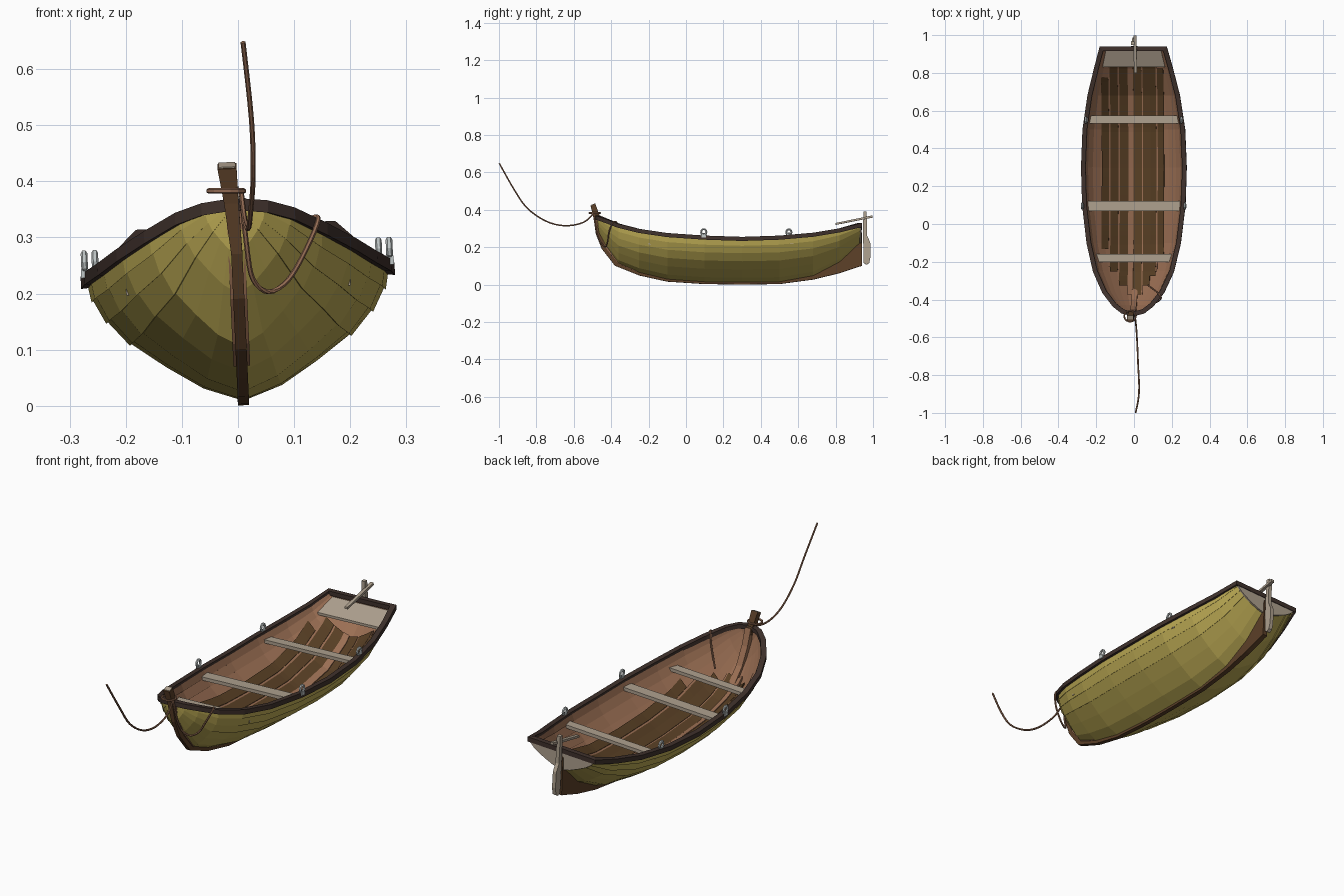
import bpy, bmesh, math
from mathutils import Matrix, Vector

if "Cube" in bpy.data.objects:
    bpy.data.objects.remove(bpy.data.objects["Cube"])


def mat(name, r, g, b):
    m = bpy.data.materials.new(name)
    m.diffuse_color = (r, g, b, 1)
    m.use_nodes = True
    m.node_tree.nodes["Principled BSDF"].inputs["Base Color"].default_value = m.diffuse_color
    return m


YELLOW = mat("yellow paint", .50, .40, .088)
BROWN = mat("inner brown wood", .33, .16, .088)
FLOOR = mat("dark floor wood", .098, .05, .018)
RIM = mat("rim dark wood", .05, .031, .025)
KEEL = mat("keel wood", .105, .05, .021)
GREY = mat("weathered wood", .42, .35, .27)
METAL = mat("grey metal", .53, .57, .57)
ROPE = mat("rope", .29, .145, .085)

# The hull leans a little to one side
ROLL = Matrix.Translation((.010, 0, .001)) @ Matrix.Rotation(-.045, 4, 'Y')


def make(name, verts, faces, mats, roll=True, side=0):
    """Mesh from points; side = +1 / -1 turns an open skin outward / inward."""
    me = bpy.data.meshes.new(name)
    me.from_pydata([tuple(v) for v in verts], [], faces)
    bm = bmesh.new()
    bm.from_mesh(me)
    bmesh.ops.recalc_face_normals(bm, faces=bm.faces)
    if side:
        bm.normal_update()
        if side * sum(f.normal.x * f.calc_center_median().x for f in bm.faces) < 0:
            bmesh.ops.reverse_faces(bm, faces=bm.faces)
    if roll:
        bm.transform(ROLL)
    bm.to_mesh(me)
    bm.free()
    for m in mats if isinstance(mats, list) else [mats]:
        me.materials.append(m)
    ob = bpy.data.objects.new(name, me)
    bpy.context.collection.objects.link(ob)
    return ob


def sweep(name, rings, m, closed=False, roll=True):
    """Join equal rings of points into a solid bar."""
    n, k = len(rings), len(rings[0])
    verts = [p for r in rings for p in r]
    faces = []
    for i in range(n if closed else n - 1):
        j = (i + 1) % n
        for a in range(k):
            b = (a + 1) % k
            faces.append((i * k + a, i * k + b, j * k + b, j * k + a))
    if not closed:
        faces += [tuple(range(k)), tuple(range((n - 1) * k, n * k))]
    return make(name, verts, faces, m, roll)


def slab_x(name, profile, half, m, x0=0):
    """Extrude a (y, z) profile across x."""
    return sweep(name, [[(x0 + x, y, z) for y, z in profile] for x in (-half, half)], m)


def box(name, c, s, m):
    x, y, z = c
    a, b, h = s[0] / 2, s[1] / 2, s[2] / 2
    return slab_x(name, [(y - b, z - h), (y + b, z - h), (y + b, z + h), (y - b, z + h)], a, m, x)


def tube(name, pts, r, m, closed=False, roll=False, sides=6):
    pts = [Vector(p) for p in pts]
    n, rings = len(pts), []
    for i, p in enumerate(pts):
        a = pts[(i - 1) % n] if closed else pts[max(i - 1, 0)]
        b = pts[(i + 1) % n] if closed else pts[min(i + 1, n - 1)]
        t = (b - a).normalized()
        ref = Vector((0, 0, 1)) if closed and not roll else Vector((1, 0, 0))
        u = (ref - t * ref.dot(t)).normalized()
        v = t.cross(u)
        rings.append([p + r * (u * math.cos(w) + v * math.sin(w))
                      for w in (2 * math.pi * k / sides for k in range(sides))])
    return sweep(name, rings, m, closed, roll)


# Hull stations: y, half width, rim height, bottom height
STATIONS = [(-.475, .015, .362, .33), (-.465, .055, .357, .27), (-.43, .10, .342, .20),
            (-.36, .155, .312, .105), (-.25, .205, .282, .06), (-.10, .24, .258, .024),
            (.10, .264, .243, .01), (.30, .27, .236, .008), (.50, .262, .243, .01),
            (.68, .235, .26, .042), (.82, .20, .285, .115), (.93, .17, .315, .22)]
SHAPE = [(0, 0), (.26, .11), (.5, .29), (.72, .48), (.87, .66), (.96, .83), (1, 1)]
WALL = .012


def lerp(table, t):
    for a, b in zip(table, table[1:]):
        if t <= b[0]:
            f = max(0, (t - a[0]) / (b[0] - a[0]))
            return [p + (q - p) * f for p, q in zip(a, b)]
    return list(table[-1])


def half_section(st, inset, lap):
    """Planks from bottom to rim on one side; the upper ones overlap."""
    y, w, zs, zk = st
    w, zk = max(w - inset, .004), min(zk + inset, zs - .01)
    pts = [(0, zk)]
    for (x0, h0), (x1, h1) in zip(SHAPE, SHAPE[1:]):
        if x0 > .6:
            g = lap * min(1, w / .15)
            pts.append((x0 * w + g * .8, zk + h0 * (zs - zk) - g * .6))
        pts.append((x1 * w, zk + h1 * (zs - zk)))
    return pts


def skin(name, inset, lap, m, side):
    verts, faces = [], []
    for st in STATIONS:
        h = half_section(st, inset, lap)
        verts += [(-x, st[0], z) for x, z in h[:0:-1]] + [(x, st[0], z) for x, z in h]
    k = len(verts) // len(STATIONS)
    for i in range(len(STATIONS) - 1):
        for j in range(k - 1):
            a = i * k + j
            faces.append((a, a + 1, a + k + 1, a + k))
    return make(name, verts, faces, m, True, side)


skin("hull_outside", 0, .004, YELLOW, 1)
skin("hull_inside", WALL, -.004, BROWN, -1)

# Transom: weathered outside, brown inside
h = half_section(STATIONS[-1], -.002, 0)
outline = [(-x, z) for x, z in h[:0:-1]] + h
transom = sweep("transom", [[(x, y, z) for x, z in outline] for y in (.922, .937)], [GREY, BROWN])
for p in transom.data.polygons:
    p.material_index = 1 if p.normal.y < -.5 else 0

# Rim around the whole sheer line
path = [(s[1], s[0], s[2]) for s in STATIONS[::-1]] + [(-s[1], s[0], s[2]) for s in STATIONS]
rings = []
for i, (x, y, z) in enumerate(path):
    p = Vector((x, y))
    t0 = (p - Vector(path[i - 1][:2])).normalized()
    t1 = (Vector(path[(i + 1) % len(path)][:2]) - p).normalized()
    n0, n1 = Vector((-t0.y, t0.x)), Vector((-t1.y, t1.x))
    n = (n0 + n1).normalized()
    n /= max(n.dot(n1), .6)
    rings.append([(x + n.x * d, y + n.y * d, z + e)
                  for d, e in ((-.014, -.014), (.010, -.016), (.010, .006), (-.014, .006))])
sweep("rim", rings, RIM, True)

# Stem, keel and skeg in one bar: outer y z, inner y z, half width
SPINE = [(-.510, .422, -.485, .432, .017), (-.495, .36, -.46, .362, .013),
         (-.482, .27, -.45, .28, .010), (-.45, .19, -.42, .205, .010),
         (-.38, .10, -.355, .12, .010), (-.25, .048, -.245, .07, .010),
         (-.10, .015, -.10, .034, .010), (.10, .002, .10, .02, .010),
         (.30, 0, .30, .017, .010), (.50, .002, .50, .02, .010),
         (.68, .026, .68, .05, .011), (.82, .06, .82, .123, .012),
         (.925, .095, .925, .228, .012), (.942, .10, .942, .285, .012)]
rings = []
for a, b, c, d, w in SPINE:
    x = -.08 * max(0, b - .29) if a < 0 else 0
    rings.append([(x - w, a, b), (x + w, a, b), (x + w, c, d), (x - w, c, d)])
sweep("stem_and_keel", rings, KEEL)
slab_x("stem_cap", [(-.506, .4225), (-.485, .431), (-.485, .434), (-.506, .4255)], .015, GREY, -.0105)
APRON = [(-.455, .36), (-.435, .28), (-.40, .20), (-.335, .12), (-.24, .08)]
sweep("inner_stem", [[(-.015, y - .025, z - .01), (.015, y - .025, z - .01), (.015, y, z), (-.015, y, z)]
                     for y, z in APRON], BROWN)


def inner_z(x, y):
    _, w, zs, zk = lerp(STATIONS, y)
    w, zk = w - WALL, zk + WALL
    if abs(x) > .94 * w:
        return 9
    return zk + lerp(SHAPE, abs(x) / w)[1] * (zs - zk)


# Floor boards follow the bottom, with narrow paler battens between and a wide one in the middle
edges = [-.165, -.128, -.12, -.08, -.072, -.028, .0, .045, .051, .09, .122, .13, .165]
for i, (x0, x1) in enumerate(zip(edges, edges[1:])):
    pale = i in (1, 3, 5, 7, 10)
    up = .016 if i == 5 else .010 if pale else .012
    rings = []
    for k in range(54):
        y = -.42 + k * .0239
        z0, z1 = inner_z(x0 - .01, y), inner_z(x1 - .01, y)
        if max(z0, z1) < (.17 if y < 0 else .232):
            rings.append([(x0 - .01, y, z0 - .004), (x1 - .01, y, z1 - .004),
                          (x1 - .01, y, z1 + up), (x0 - .01, y, z0 + up)])
    sweep(f"floor_board_{i + 1}", rings, BROWN if pale else FLOOR)

# Benches and stern seat
for name, y, half, wide in (("front_bench", -.18, .2, .042), ("middle_bench", .095, .252, .052),
                            ("rear_bench", .553, .242, .042)):
    box(name, (0, y, .213), (2 * half, wide, .016), GREY)
sweep("stern_seat", [[(-w, y, z), (w, y, z), (w, y, z + .012), (-w, y, z + .012)]
                     for w, y, z in ((.165, .832, .24), (.145, .924, .284))], GREY)

# Oarlocks: a ring on a short pin
for side, s in (("left", -1), ("right", 1)):
    for pos, y, x in (("front", .095, .272), ("rear", .55, .253)):
        ring = [(s * x, y + .014 * math.cos(a), .268 + .016 * math.sin(a))
                for a in (2 * math.pi * k / 10 for k in range(10))]
        tube(f"oarlock_{side}_{pos}", ring, .006, METAL, True, True)
        box(f"oarlock_base_{side}_{pos}", (s * x, y, .247), (.014, .022, .016), METAL)

# Rudder and tiller
slab_x("rudder", [(.95, .115), (.965, .105), (.98, .115), (.987, .15), (.985, .225), (.968, .26),
                  (.966, .39), (.948, .39), (.947, .25)], .009, GREY)
slab_x("tiller", [(.80, .318), (.998, .357), (.998, .369), (.80, .328)], .008, GREY, .012)


def smooth(pts, n=4):
    """Rounded path through the points."""
    p = [Vector(q) for q in pts]
    p = [p[0]] + p + [p[-1]]
    out = []
    for i in range(1, len(p) - 2):
        a, b, c, d = p[i - 1:i + 3]
        for k in range(n):
            t = k / n
            out.append(.5 * (2 * b + (c - a) * t + (2 * a - 5 * b + 4 * c - d) * t * t
                             + (3 * b - a - 3 * c + d) * t ** 3))
    return out + [p[-1]]


# Ropes: loop on the stem, mooring line, slack end over the rim
tube("rope_loop", [(-.021 + .031 * math.cos(a), -.488 + .029 * math.sin(a), .383)
                   for a in (2 * math.pi * k / 14 for k in range(14))], .005, ROPE, True)
tube("mooring_rope", smooth([(.006, -.495, .38), (.012, -.55, .332), (.018, -.65, .315), (.022, -.75, .34),
                             (.027, -.85, .41), (.024, -.92, .51), (.009, -.998, .648)]), .0045, ROPE)
tube("slack_rope", smooth([(.006, -.495, .38), (.016, -.477, .28), (.027, -.455, .225), (.055, -.433, .203),
                           (.09, -.42, .225), (.122, -.412, .28), (.143, -.392, .331), (.131, -.37, .331),
                           (.115, -.355, .28), (.075, -.325, .195)]), .0045, ROPE)
